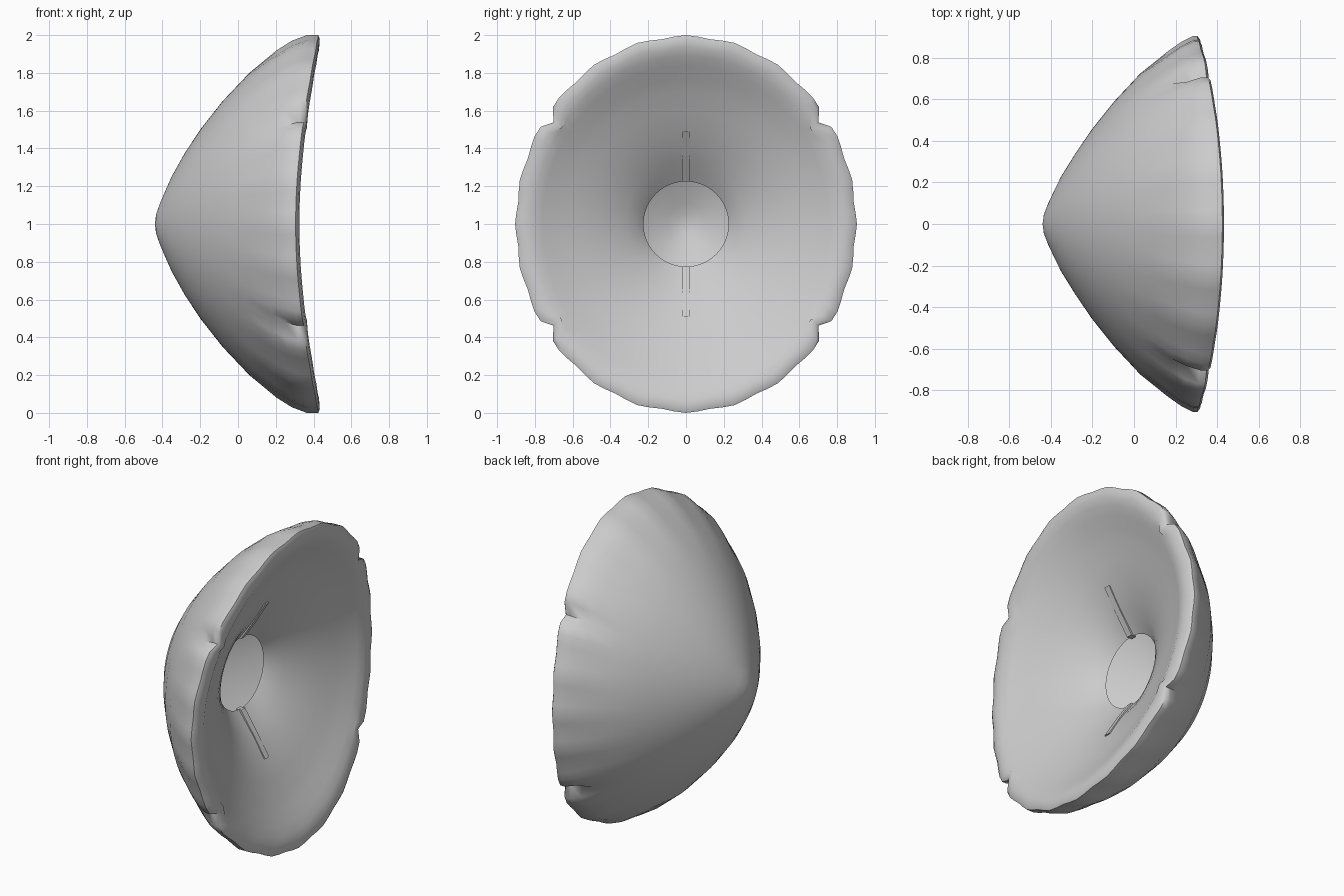
import bpy, bmesh
from math import sin, cos, pi, radians, hypot

if "Cube" in bpy.data.objects:
    bpy.data.objects.remove(bpy.data.objects["Cube"])

SEGS = 96
HOLE = 0.225
NOTCHES = (10, 38, 58, 86)      # rim segments carrying a small nick

# (radius fraction, depth x, extra depth towards top and bottom)
OUTER = [(0.05, -0.434, 0), (0.11, -0.413, 0), (0.18, -0.383, 0), (0.25, -0.352, 0),
         (0.37, -0.285, 0), (0.5, -0.205, 0.005), (0.65, -0.097, 0.015),
         (0.8, 0.03, 0.03), (0.92, 0.165, 0.04), (0.97, 0.23, 0.055), (1.0, 0.285, 0.08)]
LIP = [(1.0, 0.305, 0.12), (0.98, 0.318, 0.115), (0.94, 0.325, 0.105),
       (0.89, 0.322, 0.09), (0.84, 0.303, 0.08)]
INNER = [(0.77, 0.275, 0.065), (0.7, 0.25, 0.05), (0.6, 0.213, 0.04), (0.5, 0.173, 0.028),
         (0.42, 0.135, 0.02), (0.35, 0.098, 0.012), (0.28, 0.053, 0.006), (0, 0.02, 0)]


def finish(name, bm):
    bmesh.ops.recalc_face_normals(bm, faces=bm.faces[:])
    me = bpy.data.meshes.new(name)
    bm.to_mesh(me)
    bm.free()
    ob = bpy.data.objects.new(name, me)
    bpy.context.collection.objects.link(ob)
    return ob


def make_ring(bm, t, x, extra):
    verts = []
    for i in range(SEGS):
        a = 2 * pi * i / SEGS
        if t == 0:                       # circular edge of the centre opening
            r = HOLE
        else:
            r = t / hypot(cos(a) / 0.905, sin(a))
            if t > 0.9:                  # uneven, hand-cut rim
                r *= 1 - 0.006 * (1 - cos(24 * a))
            if t > 0.93 and i in NOTCHES:
                r *= 0.955
        verts.append(bm.verts.new((x + extra * sin(a) ** 2, r * cos(a), 1 + r * sin(a))))
    return verts


# Shield shell: domed back, rounded lip, shallow inside with a round opening
bm = bmesh.new()
apex = bm.verts.new((-0.44, 0, 1))
rings = [make_ring(bm, *p) for p in OUTER + LIP + INNER]
for i in range(SEGS):
    j = (i + 1) % SEGS
    bm.faces.new((apex, rings[0][i], rings[0][j]))
    for a, b in zip(rings, rings[1:]):
        bm.faces.new((a[i], b[i], b[j], a[j]))
shell = finish("shield_shell", bm)

# Thin grip ribs above and below the opening, following the inner slope
for name, s in (("upper_grip_rib", 1), ("lower_grip_rib", -1)):
    bm = bmesh.new()
    outline = [(0.225, 0.035), (0.36, 0.125), (0.49, 0.205), (0.49, 0.15), (0.36, 0.06), (0.225, 0.0)]
    left = [bm.verts.new((x, -0.02, 1 + s * r)) for r, x in outline]
    face = bm.faces.new(left)
    ext = bmesh.ops.extrude_face_region(bm, geom=[face], use_keep_orig=True)
    bmesh.ops.translate(bm, vec=(0, 0.04, 0),
                        verts=[v for v in ext["geom"] if isinstance(v, bmesh.types.BMVert)])
    finish(name, bm)

# Smooth shading on the shell
bpy.ops.object.select_all(action='DESELECT')
shell.select_set(True)
bpy.context.view_layer.objects.active = shell
bpy.ops.object.shade_smooth_by_angle(angle=radians(50))
